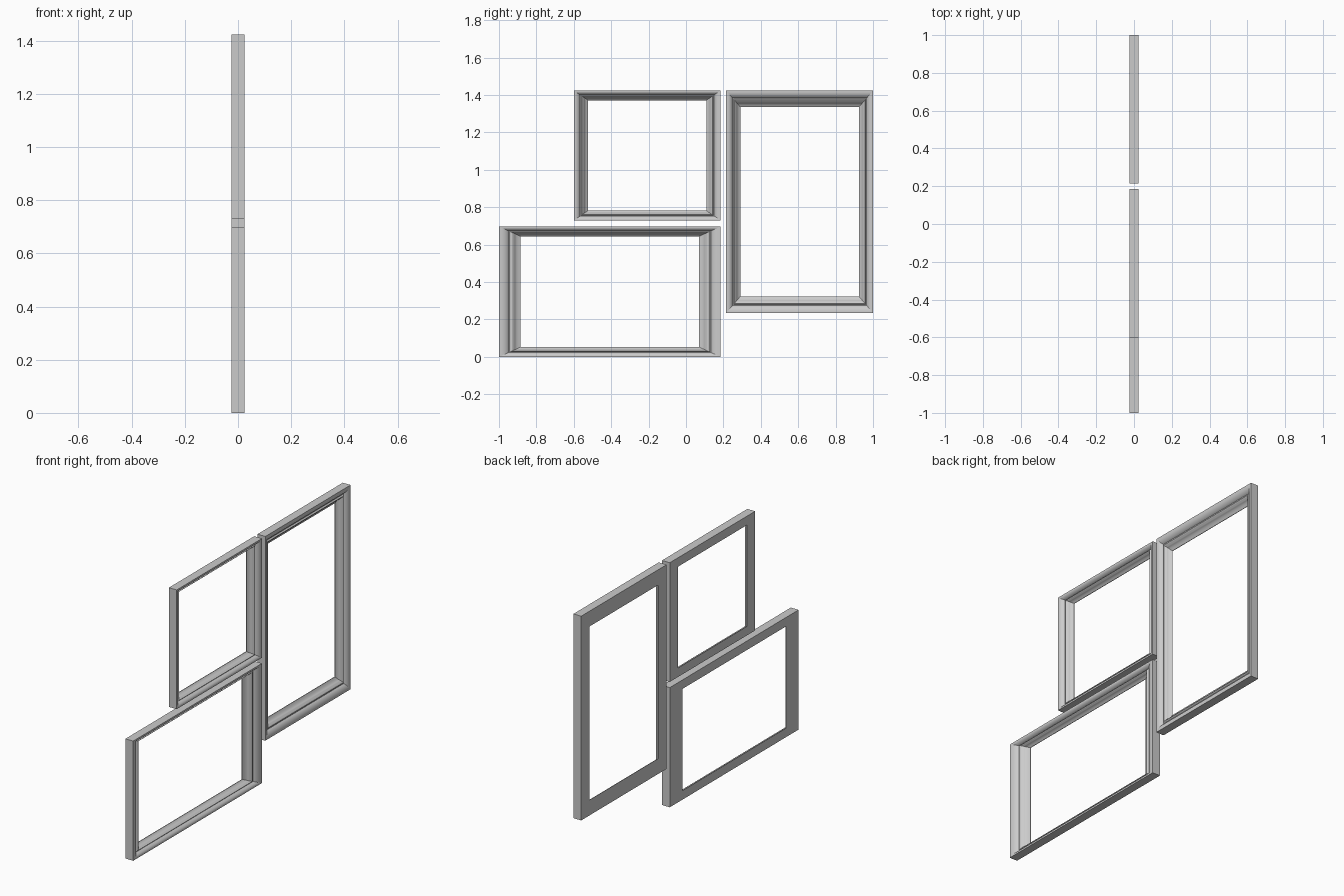
import bpy
import bmesh
from math import radians

cube = bpy.data.objects.get("Cube")
if cube:
    bpy.data.objects.remove(cube, do_unlink=True)

# Plain grey finish shared by all frames
grey = bpy.data.materials.new("light grey")
grey.use_nodes = True
color = (0.6, 0.6, 0.6, 1.0)
grey.diffuse_color = color
grey.node_tree.nodes["Principled BSDF"].inputs["Base Color"].default_value = color

# Moulding section: (fraction from outer edge to opening, depth x)
BACK, FRONT = -0.025, 0.025
PROFILE = [
    (0, BACK), (0, FRONT),
    # rounded outer slope
    (0.1, 0.025), (0.2, 0.023), (0.28, 0.020), (0.36, 0.015), (0.42, 0.009), (0.45, 0.004),
    # groove and bead
    (0.50, 0.004), (0.53, 0.008), (0.58, 0.010), (0.63, 0.008), (0.66, 0.004), (0.70, 0.002),
    # hollow running down to the thin lip
    (0.74, -0.006), (0.80, -0.012), (0.88, -0.017), (1, -0.022),
    (1, BACK),
]
SIDE_WIDTH, RAIL_WIDTH = 0.097, 0.075   # share of the frame's own width and height


def picture_frame(name, y0, y1, z0, z1):
    """Mitred rectangular frame; the moulding stretches with the frame."""
    wy, wz = SIDE_WIDTH * (y1 - y0), RAIL_WIDTH * (z1 - z0)
    bm = bmesh.new()
    rings = []
    for t, x in PROFILE:
        a, b, c, d = y0 + t * wy, y1 - t * wy, z0 + t * wz, z1 - t * wz
        rings.append([bm.verts.new((x, y, z)) for y, z in ((a, c), (b, c), (b, d), (a, d))])
    for ring, following in zip(rings, rings[1:] + rings[:1]):
        for i in range(4):
            j = (i + 1) % 4
            bm.faces.new((ring[i], ring[j], following[j], following[i]))
        # crisp mitre joints
        for v, w in zip(ring, following):
            bm.edges.get((v, w)).smooth = False
    bmesh.ops.recalc_face_normals(bm, faces=bm.faces)
    mesh = bpy.data.meshes.new(name)
    bm.to_mesh(mesh)
    bm.free()
    mesh.materials.append(grey)
    obj = bpy.data.objects.new(name, mesh)
    bpy.context.collection.objects.link(obj)
    bpy.ops.object.select_all(action="DESELECT")
    obj.select_set(True)
    bpy.context.view_layer.objects.active = obj
    bpy.ops.object.shade_smooth_by_angle(angle=radians(40))


# Arrangement of three frames on the wall
picture_frame("wide_lower_frame", -1.0, 0.185, 0.0, 0.697)
picture_frame("small_upper_frame", -0.6, 0.185, 0.73, 1.424)
picture_frame("tall_frame", 0.215, 1.0, 0.235, 1.424)
